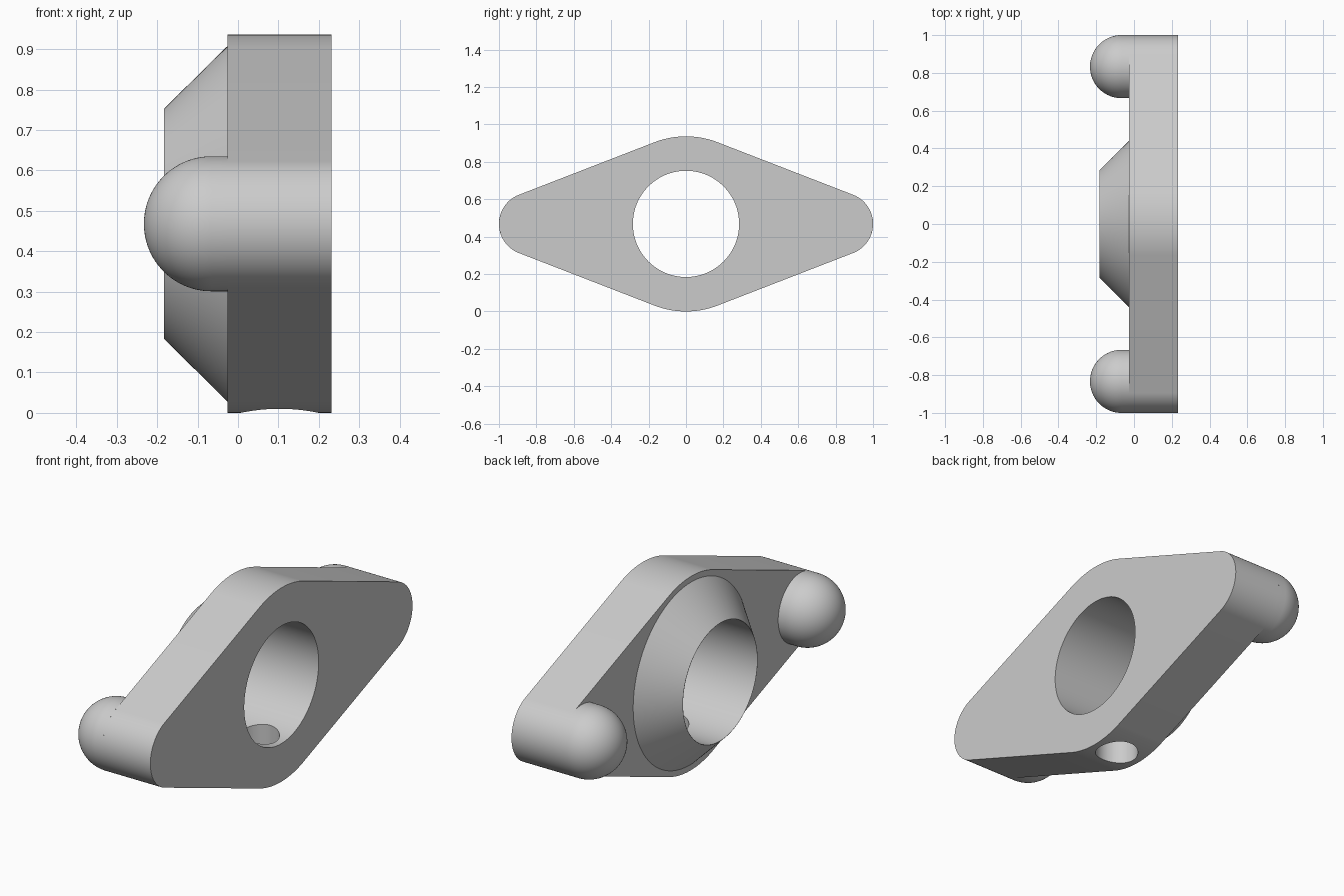
import bpy
import bmesh
import math
from mathutils import Vector

cube = bpy.data.objects.get("Cube")
if cube:
    bpy.data.objects.remove(cube, do_unlink=True)

MID_Z = 0.468      # height of the bore axis, also the big flange radius
END_Y, END_R = 0.833, 0.167
BORE_R = 0.284
BACK, FACE = 0.232, -0.026
SEG = 128

grey = bpy.data.materials.new("light_grey")
grey.use_nodes = True
grey.diffuse_color = (0.6, 0.6, 0.6, 1)
grey.node_tree.nodes["Principled BSDF"].inputs["Base Color"].default_value = (0.6, 0.6, 0.6, 1)


def finish(name, bm):
    bmesh.ops.recalc_face_normals(bm, faces=bm.faces)
    mesh = bpy.data.meshes.new(name)
    bm.to_mesh(mesh)
    bm.free()
    mesh.materials.append(grey)
    obj = bpy.data.objects.new(name, mesh)
    bpy.context.collection.objects.link(obj)
    return obj


def smooth(obj):
    bpy.ops.object.select_all(action="DESELECT")
    obj.select_set(True)
    bpy.context.view_layer.objects.active = obj
    bpy.ops.object.shade_smooth_by_angle(angle=math.radians(30))


def revolve(name, profile, y=0.0):
    """Spin (x, radius) points about an axis along x."""
    bm = bmesh.new()
    verts = [bm.verts.new((x, y, MID_Z + r)) for x, r in profile]
    edges = [bm.edges.new(pair) for pair in zip(verts, verts[1:])]
    bmesh.ops.spin(bm, geom=verts + edges, cent=(0, y, MID_Z), axis=(1, 0, 0),
                   angle=math.tau, steps=SEG, use_merge=True)
    bmesh.ops.remove_doubles(bm, verts=bm.verts, dist=1e-5)
    return finish(name, bm)


def cut(obj, cutter):
    mod = obj.modifiers.new("cut", "BOOLEAN")
    mod.operation = "DIFFERENCE"
    mod.solver = "EXACT"
    mod.object = cutter
    bpy.context.view_layer.objects.active = obj
    bpy.ops.object.modifier_apply(modifier=mod.name)
    bpy.data.objects.remove(cutter, do_unlink=True)


# Diamond flange: outline wraps one large and two small circles
tilt = math.asin((MID_Z - END_R) / END_Y)
arcs = [(END_Y, END_R, tilt - math.pi / 2, math.pi / 2 - tilt),
        (0, MID_Z, math.pi / 2 - tilt, math.pi / 2 + tilt),
        (-END_Y, END_R, math.pi / 2 + tilt, 3 * math.pi / 2 - tilt),
        (0, MID_Z, 3 * math.pi / 2 - tilt, 3 * math.pi / 2 + tilt)]
bm = bmesh.new()
outline = []
for y, r, start, end in arcs:
    steps = 40
    for i in range(steps + 1):
        a = start + (end - start) * i / steps
        outline.append(bm.verts.new((FACE, y + r * math.cos(a), MID_Z + r * math.sin(a))))
face = bm.faces.new(outline)
extruded = bmesh.ops.extrude_face_region(bm, geom=[face], use_keep_orig=True)["geom"]
bmesh.ops.translate(bm, vec=Vector((BACK - FACE, 0, 0)),
                    verts=[v for v in extruded if isinstance(v, bmesh.types.BMVert)])
flange = finish("flange_plate", bm)

# Main bore
cut(flange, revolve("bore_cutter", [(-0.5, 0), (-0.5, BORE_R), (0.5, BORE_R), (0.5, 0)]))

# Small drilled hole from the underside into the bore
bpy.ops.mesh.primitive_cylinder_add(vertices=64, radius=0.097, depth=0.6,
                                    location=(0.103, 0, 0.15))
cut(flange, bpy.context.object)
smooth(flange)

# Conical collar around the bore
smooth(revolve("conical_collar", [(FACE, 0.44), (-0.183, BORE_R + 0.001),
                                  (-0.183, BORE_R), (FACE, BORE_R)]))

# Round-nosed locating pins at both ends
dome = [(-0.066 - END_R * math.sin(t), END_R * math.cos(t))
        for t in (math.pi / 2 * i / 24 for i in range(25))]
for side, y in (("front", -END_Y), ("back", END_Y)):
    smooth(revolve(side + "_pin", [(FACE, END_R)] + dome, y))
